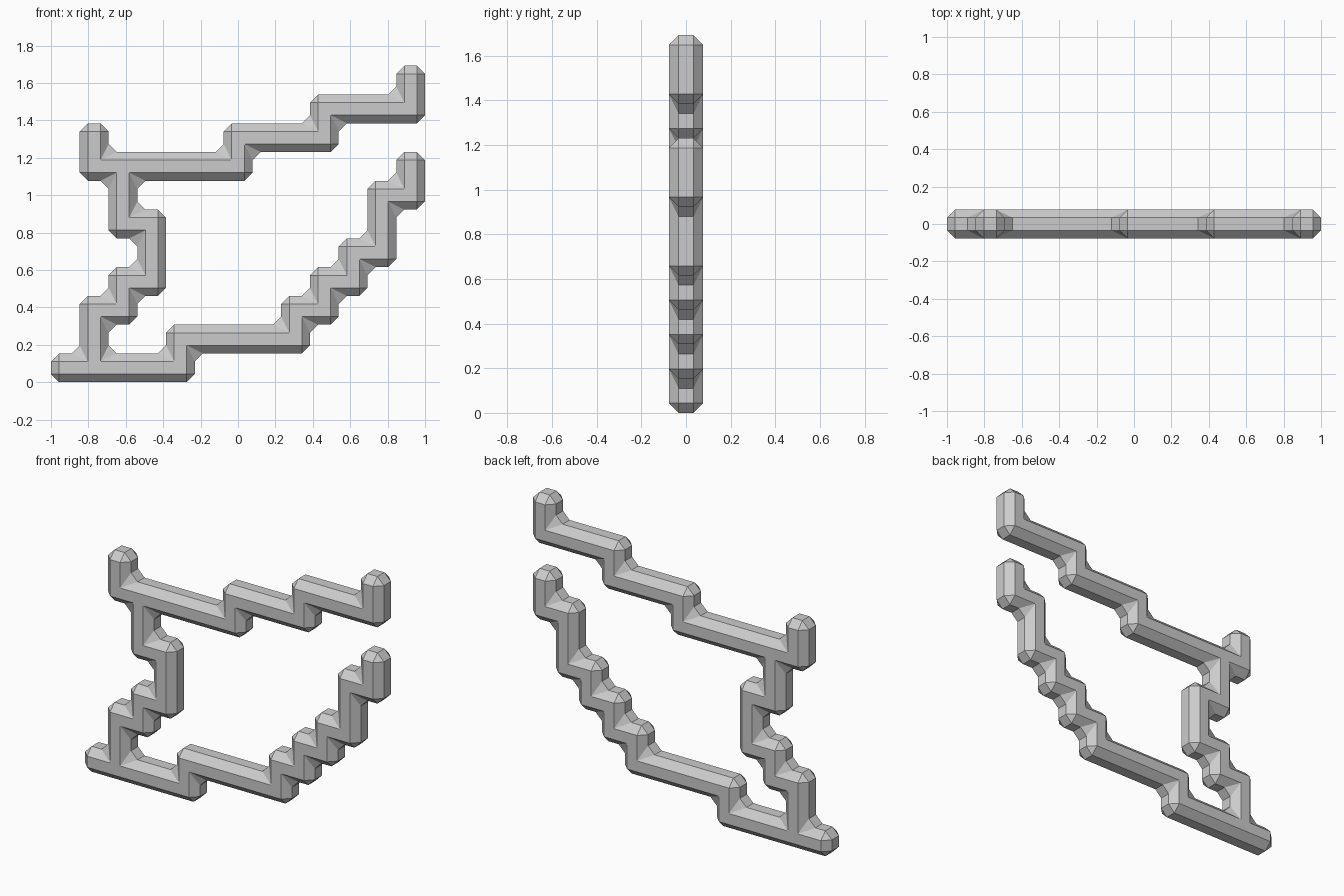
import bpy
import bmesh
from mathutils import Vector

cube = bpy.data.objects.get("Cube")
if cube:
    bpy.data.objects.remove(cube, do_unlink=True)

CELL = 2 / 13          # bar thickness; the frame is 13 bars wide
CHAMFER = 0.0435

# Stepped bars on a square grid: row from the ground up -> (first, last) columns
RUNS = [
    [(0, 4)],
    [(1, 1), (4, 8)],
    [(1, 2), (8, 9)],
    [(2, 3), (9, 10)],
    [(3, 3), (10, 11)],
    [(2, 3), (11, 11)],
    [(2, 2), (11, 12)],
    [(1, 6), (12, 12)],
    [(1, 1), (6, 9)],
    [(9, 12)],
    [(12, 12)],
]


def make_material(name, color):
    mat = bpy.data.materials.new(name)
    mat.use_nodes = True
    mat.diffuse_color = color
    for node in mat.node_tree.nodes:
        if node.type == "BSDF_PRINCIPLED":
            node.inputs["Base Color"].default_value = color
    return mat


def add_cell(bm, col, row):
    """One square of the front silhouette."""
    corners = [(col, row), (col + 1, row), (col + 1, row + 1), (col, row + 1)]
    bm.faces.new([bm.verts.new((-1 + c * CELL, -CELL / 2, r * CELL)) for c, r in corners])


def make_frame(name, material):
    bm = bmesh.new()
    for row, runs in enumerate(RUNS):
        for first, last in runs:
            for col in range(first, last + 1):
                add_cell(bm, col, row)
    bmesh.ops.remove_doubles(bm, verts=bm.verts[:], dist=0.001)

    # Thicken the silhouette into square bars
    back = bmesh.ops.extrude_face_region(bm, geom=bm.faces[:], use_keep_orig=True)
    moved = [g for g in back["geom"] if isinstance(g, bmesh.types.BMVert)]
    bmesh.ops.translate(bm, verts=moved, vec=Vector((0, CELL, 0)))
    bmesh.ops.recalc_face_normals(bm, faces=bm.faces[:])

    # Merge flat areas, then chamfer every outer and inner corner
    bmesh.ops.dissolve_limit(bm, angle_limit=0.02, verts=bm.verts[:], edges=bm.edges[:])
    bmesh.ops.bevel(bm, geom=bm.edges[:], offset=CHAMFER, offset_type="OFFSET",
                    segments=1, profile=0.5, affect="EDGES", clamp_overlap=False)
    bmesh.ops.recalc_face_normals(bm, faces=bm.faces[:])

    mesh = bpy.data.meshes.new(name)
    bm.to_mesh(mesh)
    bm.free()
    mesh.materials.append(material)
    obj = bpy.data.objects.new(name, mesh)
    bpy.context.scene.collection.objects.link(obj)
    return obj


make_frame("stepped_frame", make_material("light_grey", (0.6, 0.6, 0.6, 1)))
